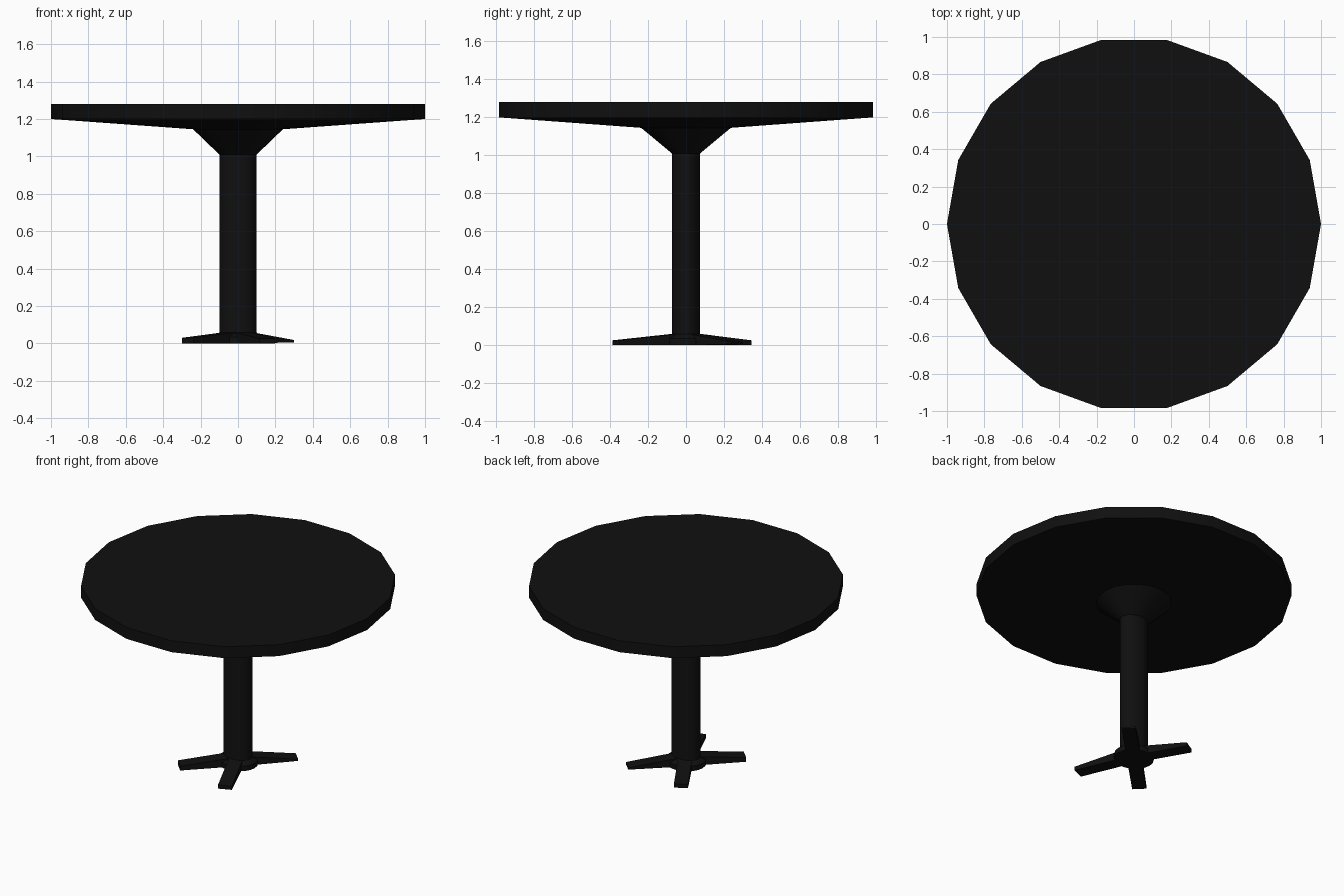
import bpy, bmesh
from math import cos, sin, pi, radians

if "Cube" in bpy.data.objects:
    bpy.data.objects.remove(bpy.data.objects["Cube"])

SIDES = 18

black = bpy.data.materials.new("black")
black.diffuse_color = (0.005, 0.005, 0.005, 1)
black.use_nodes = True
black.node_tree.nodes["Principled BSDF"].inputs["Base Color"].default_value = black.diffuse_color


def add_object(name, bm, smooth=True):
    bmesh.ops.recalc_face_normals(bm, faces=bm.faces)
    mesh = bpy.data.meshes.new(name)
    bm.to_mesh(mesh)
    bm.free()
    mesh.materials.append(black)
    ob = bpy.data.objects.new(name, mesh)
    bpy.context.collection.objects.link(ob)
    if smooth:
        bpy.ops.object.select_all(action='DESELECT')
        bpy.context.view_layer.objects.active = ob
        ob.select_set(True)
        bpy.ops.object.shade_smooth_by_angle(angle=radians(30))
    return ob


def loft(name, rings, cap_first=False, cap_last=False):
    """Join elliptical rings given as (x radius, y radius, z)."""
    bm = bmesh.new()
    loops = [[bm.verts.new((rx * cos(2 * pi * i / SIDES), ry * sin(2 * pi * i / SIDES), z))
              for i in range(SIDES)] for rx, ry, z in rings]
    for a, b in zip(loops, loops[1:]):
        for i in range(SIDES):
            j = (i + 1) % SIDES
            bm.faces.new((a[i], a[j], b[j], b[i]))
    if cap_first:
        bm.faces.new(loops[0])
    if cap_last:
        bm.faces.new(loops[-1])
    return add_object(name, bm)


def foot(name, angle, length, z_low, z_high, half=0.045):
    """Tapered bar running out from the hub."""
    bm = bmesh.new()
    bmesh.ops.create_cube(bm, size=1)
    c, s = cos(radians(angle)), sin(radians(angle))
    for v in bm.verts:
        tip, up = v.co.x > 0, v.co.z > 0
        r = length if tip else 0.06
        w = half if v.co.y > 0 else -half
        low, high = (z_low, z_high) if tip else (0, 0.06)
        v.co = (r * c - w * s, r * s + w * c, high if up else low)
    return add_object(name, bm, smooth=False)


# Tabletop: flat top, straight rim, shallow sloping underside
loft("tabletop", [(1, 1, 1.28), (1, 1, 1.2), (0.24, 0.24, 1.145)], cap_first=True)

# Oval column with a flared head
loft("column", [(0.24, 0.24, 1.145), (0.1, 0.075, 1.01), (0.1, 0.075, 0.04)])

# Hub under the column
loft("base_hub", [(0.1, 0.075, 0.058), (0.13, 0.12, 0.035), (0.13, 0.12, 0)], cap_last=True)

# Four splayed feet: angle, length, tip bottom, tip top
for i, spec in enumerate([(45, 0.38, 0.006, 0.018), (120, 0.372, 0, 0.026),
                          (225, 0.38, 0, 0.03), (293, 0.40, 0, 0.026)]):
    foot(f"foot_{i + 1}", *spec)
